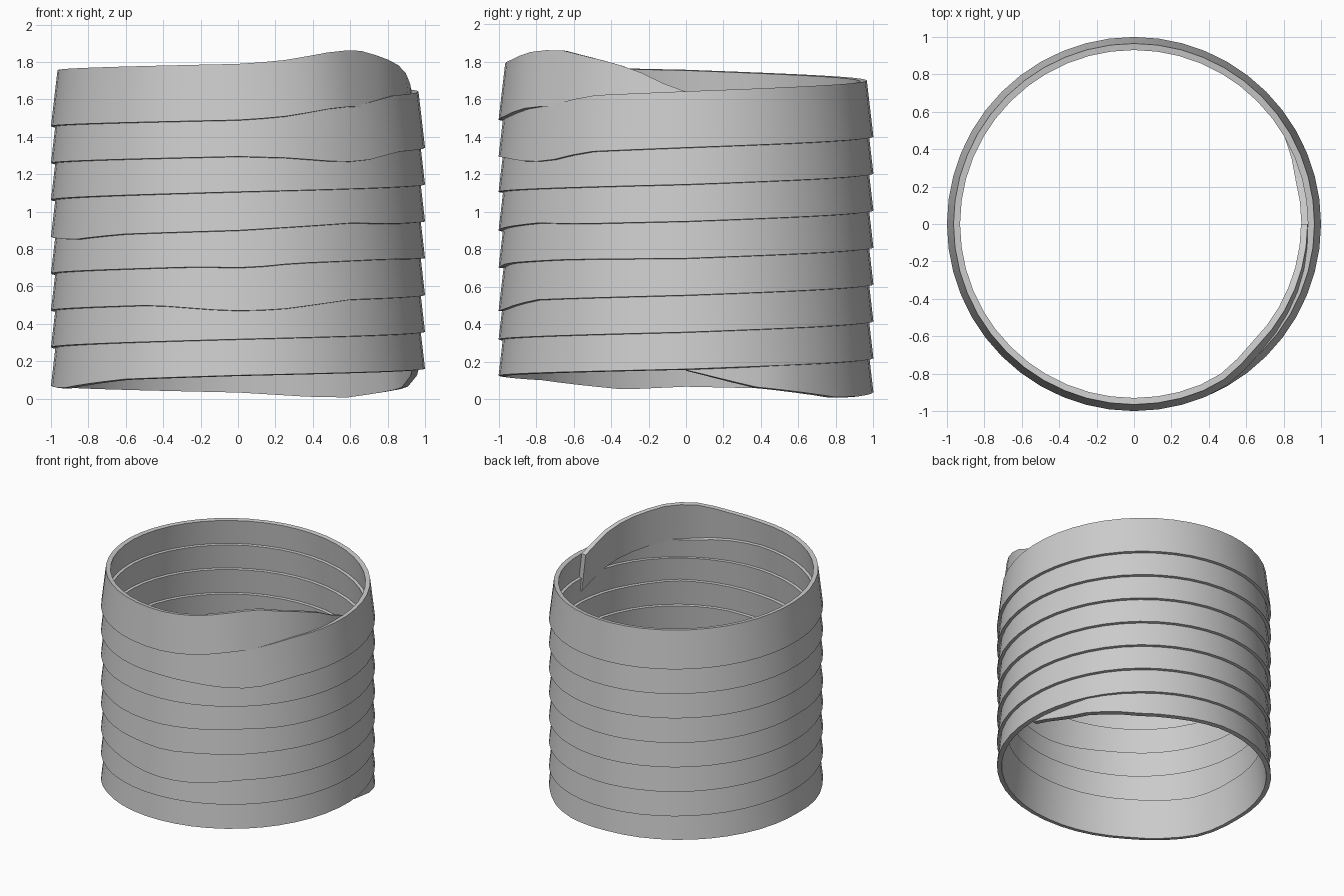
import bpy, bmesh
from math import radians, cos, sin

if "Cube" in bpy.data.objects:
    bpy.data.objects.remove(bpy.data.objects["Cube"])

TURNS, SIDES, HEIGHT = 8, 48, 0.30


def lerp_keys(keys, a):
    """Linear interpolation through (angle, value) keys."""
    for (a0, v0), (a1, v1) in zip(keys, keys[1:]):
        if a <= a1:
            return v0 + (v1 - v0) * (a - a0) / (a1 - a0)
    return keys[-1][1]


# Lower edge of the strip: steady helix plus hand-laid wobbles
keys = [(0, .155), (22, .065), (53, .01), (68, .015), (90, .037), (180, .07),
        (200, .055), (233, .105), (270, .125)]
for k in range(1, TURNS):
    b = 0.16 + 0.197 * (k - 1)
    keys += [(360 * k, b), (360 * k + 90, b + .058), (360 * k + 180, b + .115)]
    if k == 2:
        keys += [(360 * k + d, z) for d, z in ((243, .50), (267, .47), (282, .475), (307, .53))]
    elif k == 3:
        keys += [(360 * k + d, z) for d, z in ((258, .705), (273, .70), (288, .725), (320, .745))]
    elif k == 4:
        keys += [(360 * k + d, z) for d, z in ((208, .85), (232, .88), (270, .90), (308, .94), (325, .935))]
    elif k == 6:
        keys += [(360 * k + d, z) for d, z in ((270, 1.295), (285, 1.288), (304, 1.265), (314, 1.275), (328, 1.32))]
    elif k == 7:
        keys += [(360 * k + d, z) for d, z in ((270, 1.49), (283, 1.505), (304, 1.562), (315, 1.56),
                                               (328, 1.52), (342, 1.465), (357, 1.35), (360, 1.34))]
    else:
        keys += [(360 * k + 270, b + .158)]

# Both ends tuck inside the neighbouring turn
END = 360 * TURNS
tuck = [(0, -.035), (15, -.035), (30, 0), (END - 62, 0), (END - 46, -.037), (END, -.037)]

# Leaning cross-section: (radius, height), wide at the bottom, narrow at the top
section = [(1.0, 0), (.965, HEIGHT), (.93, HEIGHT - .004), (.965, -.004)]

bm = bmesh.new()
rings = []
for i in range(TURNS * SIDES + 1):
    a = 360 * i / SIDES
    z, d, t = lerp_keys(keys, a), lerp_keys(tuck, a), radians(a)
    rings.append([bm.verts.new(((r + d) * cos(t), (r + d) * sin(t), max(0, z + h)))
                  for r, h in section])
for p, q in zip(rings, rings[1:]):
    for j in range(4):
        n = (j + 1) % 4
        bm.faces.new((p[j], q[j], q[n], p[n]))
bm.faces.new(rings[0])
bm.faces.new(rings[-1][::-1])
bmesh.ops.recalc_face_normals(bm, faces=bm.faces)

mesh = bpy.data.meshes.new("wound_strip")
bm.to_mesh(mesh)
bm.free()
strip = bpy.data.objects.new("wound_strip", mesh)
bpy.context.collection.objects.link(strip)
bpy.context.view_layer.objects.active = strip
strip.select_set(True)
bpy.ops.object.shade_smooth_by_angle(angle=radians(30))
